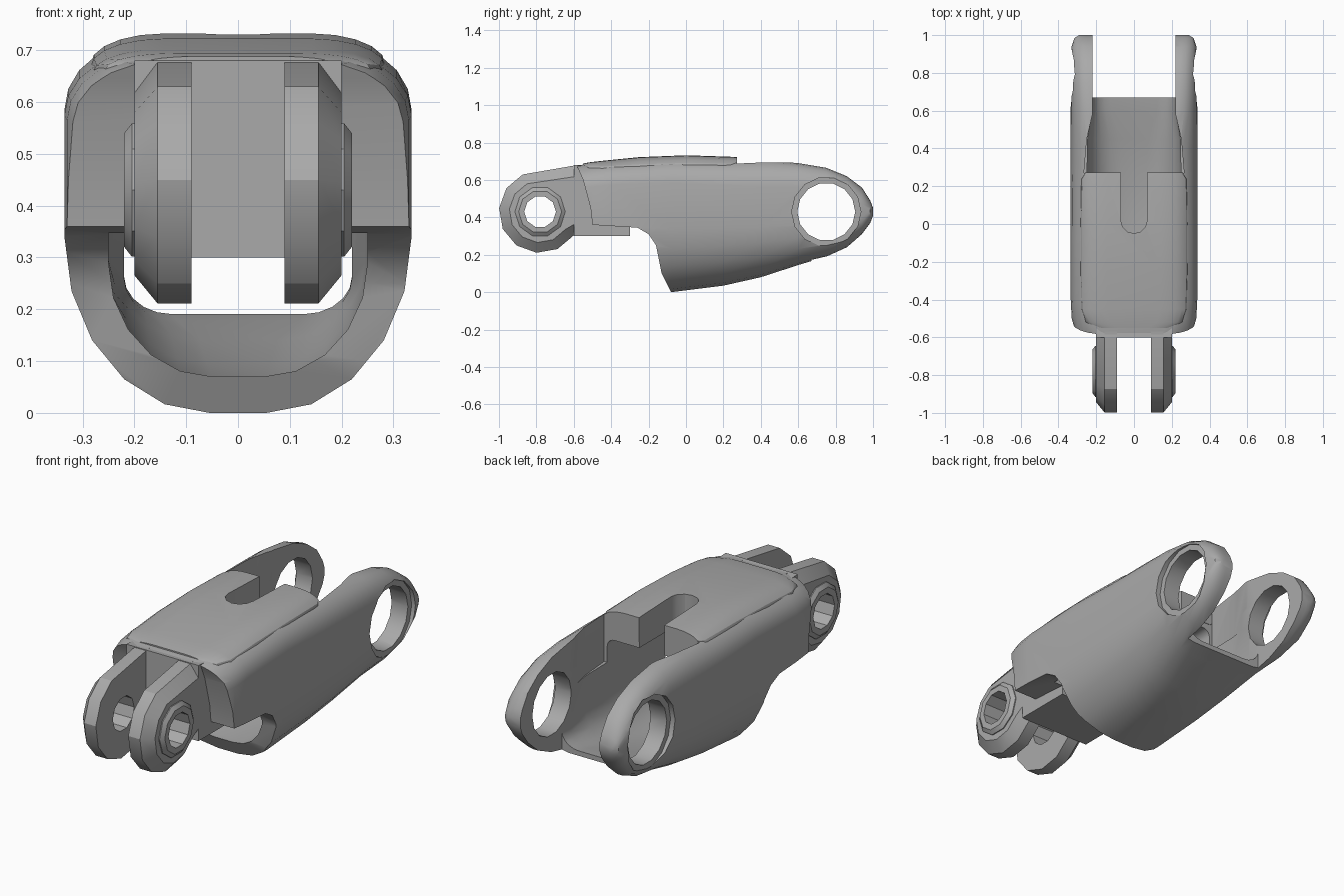
import bpy, bmesh, math

if "Cube" in bpy.data.objects:
    bpy.data.objects.remove(bpy.data.objects["Cube"])

metal = bpy.data.materials.new("satin grey")
metal.use_nodes = True
grey = (0.4, 0.4, 0.4, 1)
metal.diffuse_color = grey
metal.node_tree.nodes["Principled BSDF"].inputs["Base Color"].default_value = grey


def loft(name, rings):
    """Skin a list of equal-length point rings and cap both ends."""
    bm = bmesh.new()
    rows = [[bm.verts.new(p) for p in ring] for ring in rings]
    for r, s in zip(rows, rows[1:]):
        for i in range(len(r)):
            j = (i + 1) % len(r)
            bm.faces.new((r[i], r[j], s[j], s[i]))
    bm.faces.new(rows[0])
    bm.faces.new(rows[-1])
    bmesh.ops.recalc_face_normals(bm, faces=bm.faces)
    mesh = bpy.data.meshes.new(name)
    bm.to_mesh(mesh)
    bm.free()
    mesh.materials.append(metal)
    obj = bpy.data.objects.new(name, mesh)
    bpy.context.collection.objects.link(obj)
    return obj


def section(y, zb, zt, w, ab, rb, at, rt, n=5):
    """Cross-section at y with elliptical lower (ab, rb) and upper (at, rt) corners."""
    h = zt - zb
    rb, rt = min(rb, h * 0.5), min(rt, h * 0.45)
    half = []
    for i in range(n + 1):
        t = math.pi / 2 * i / n
        half.append((w - ab + ab * math.sin(t), zb + rb - rb * math.cos(t)))
    for i in range(n + 1):
        t = math.pi / 2 * i / n
        half.append((w - at + at * math.cos(t), zt - rt + rt * math.sin(t)))
    return [(x, y, z) for x, z in half] + [(-x, y, z) for x, z in reversed(half)]


def side_prism(name, pts, x0, x1):
    return loft(name, [[(x, y, z) for y, z in pts] for x in (x0, x1)])


def plan_prism(name, pts, z0, z1):
    return loft(name, [[(x, y, z) for x, y in pts] for z in (z0, z1)])


def mirrored(half):
    return half + [(-x, y) for x, y in reversed(half)]


def circle(y, z, r, n):
    return [(y + r * math.cos(math.tau * i / n), z + r * math.sin(math.tau * i / n))
            for i in range(n)]


def cut(obj, cutters):
    """Subtract each cutter and bake the result."""
    for c in cutters:
        c.hide_render = True
        mod = obj.modifiers.new("cut", "BOOLEAN")
        mod.operation, mod.solver, mod.object = "DIFFERENCE", "EXACT", c
    bpy.context.view_layer.update()
    deps = bpy.context.evaluated_depsgraph_get()
    baked = bpy.data.meshes.new_from_object(obj.evaluated_get(deps))
    obj.modifiers.clear()
    obj.data = baked


parts, cutters = [], []

# Shell: y, bottom, top, half width, lower corner, upper corner
shell = loft("shell", [section(*s) for s in (
    (-0.62, 0, .67, .27, .22, .30, .13, .10),
    (-0.57, 0, .68, .31, .25, .33, .15, .12),
    (-0.50, 0, .685, .33, .27, .34, .15, .12),
    (-0.40, 0, .695, .335, .28, .34, .15, .12),
    (-0.08, 0, .715, .335, .28, .34, .15, .13),
    (0.20, .035, .71, .335, .26, .31, .15, .14),
    (0.40, .08, .705, .335, .23, .27, .13, .14),
    (0.60, .145, .69, .335, .18, .21, .10, .13),
    (0.75, .19, .665, .335, .12, .15, .09, .11),
    (0.86, .24, .62, .335, .09, .11, .09, .10),
    (0.94, .31, .56, .33, .08, .09, .08, .09),
    (0.985, .37, .49, .315, .06, .06, .06, .05),
    (1.0, .41, .45, .29, .04, .02, .04, .02))])

# Stepped underside and slanted front edge
front = side_prism("front_cutter", [
    (-.9, -.2), (-.06, -.2), (-.08, 0), (-.13, .1), (-.16, .25), (-.2, .31),
    (-.26, .345), (-.5, .36), (-.51, .45), (-.55, .6), (-.59, .69), (-.6, .9),
    (-.9, .9)], -1, 1)

# Hollow inside
cavity = loft("cavity_cutter", [section(*s) for s in (
    (-0.30, .07, .57, .25, .2, .22, .04, .04),
    (-0.08, .07, .57, .25, .2, .22, .04, .04),
    (0.20, .095, .57, .25, .19, .2, .04, .04),
    (0.45, .14, .57, .245, .17, .15, .04, .04),
    (0.60, .18, .57, .22, .10, .08, .04, .04),
    (0.80, .21, .57, .22, .08, .06, .04, .04))])

# Open top behind the plate and the gap between the rear ears
opening = plan_prism("opening_cutter", mirrored(
    [(.265, .27), (.25, .45), (.22, .58), (.22, 1.1)]), .45, 1)
gap = plan_prism("gap_cutter", mirrored([(.22, .67), (.22, 1.1)]), -.2, 1)

# Round-ended notch
notch = plan_prism("notch_cutter", [(.07, .4)] + [
    (.07 * math.cos(math.pi * i / 6), .02 - .07 * math.sin(math.pi * i / 6))
    for i in range(7)] + [(-.07, .4)], .45, 1)

# Pivot hole through the ears with a shallow recess outside
hole = side_prism("rear_hole_cutter", circle(.75, .43, .155, 14), -1, 1)
recesses = [side_prism("recess_cutter", circle(.75, .43, .185, 14), s * .31, s * 1)
            for s in (-1, 1)]
cut(shell, [front, cavity, opening, gap, notch, hole] + recesses)
parts.append(shell)

# Raised top plate
plate = loft("top_plate", [section(*s) for s in (
    (-0.55, .60, .688, .20, .02, .01, .12, .02),
    (-0.52, .60, .694, .255, .02, .01, .13, .03),
    (-0.45, .60, .702, .28, .02, .01, .14, .045),
    (-0.25, .60, .722, .285, .02, .01, .14, .06),
    (0.0, .60, .732, .285, .02, .01, .14, .06),
    (0.24, .60, .724, .28, .02, .01, .14, .05),
    (0.272, .60, .722, .26, .02, .01, .12, .04))])
cut(plate, [notch])
parts.append(plate)

# Bridge block between the front lugs
parts.append(side_prism("bridge_block", [
    (-.6, .3), (-.3, .3), (-.3, .66), (-.6, .68)], -.2, .2))

# Front lugs, chamfered outside, with raised ring bosses
cy, cz = -.78, .43
pin = side_prism("pin_hole_cutter", circle(cy, cz, .085, 10), -1, 1)


def lug_profile(r, top, low):
    arc = [(cy + r * math.cos(math.radians(a)), cz + r * math.sin(math.radians(a)))
           for a in range(115, 326, 30)]
    return [(-.45, top), (-.58, top)] + arc + [(-.57, low), (-.45, low)]


for s, side in ((1, "left"), (-1, "right")):
    rings = [(.09, .22, .68, .35), (.155, .22, .68, .35), (.2, .165, .62, .38)]
    lug = loft(side + "_front_lug", [
        [(s * x, y, z) for y, z in lug_profile(r, top, low)]
        for x, r, top, low in rings])
    cut(lug, [pin])
    boss = loft(side + "_pin_boss", [
        [(s * x, y, z) for y, z in circle(cy, cz, r, 10)]
        for x, r in ((.15, .135), (.205, .135), (.22, .115))])
    cut(boss, [pin])
    parts += [lug, boss]

# Remove the cutters and shade
for c in [front, cavity, opening, gap, notch, hole, pin] + recesses:
    bpy.data.objects.remove(c)
bpy.ops.object.select_all(action="DESELECT")
for p in parts:
    p.select_set(True)
bpy.context.view_layer.objects.active = shell
bpy.ops.object.shade_smooth_by_angle(angle=math.radians(30))
